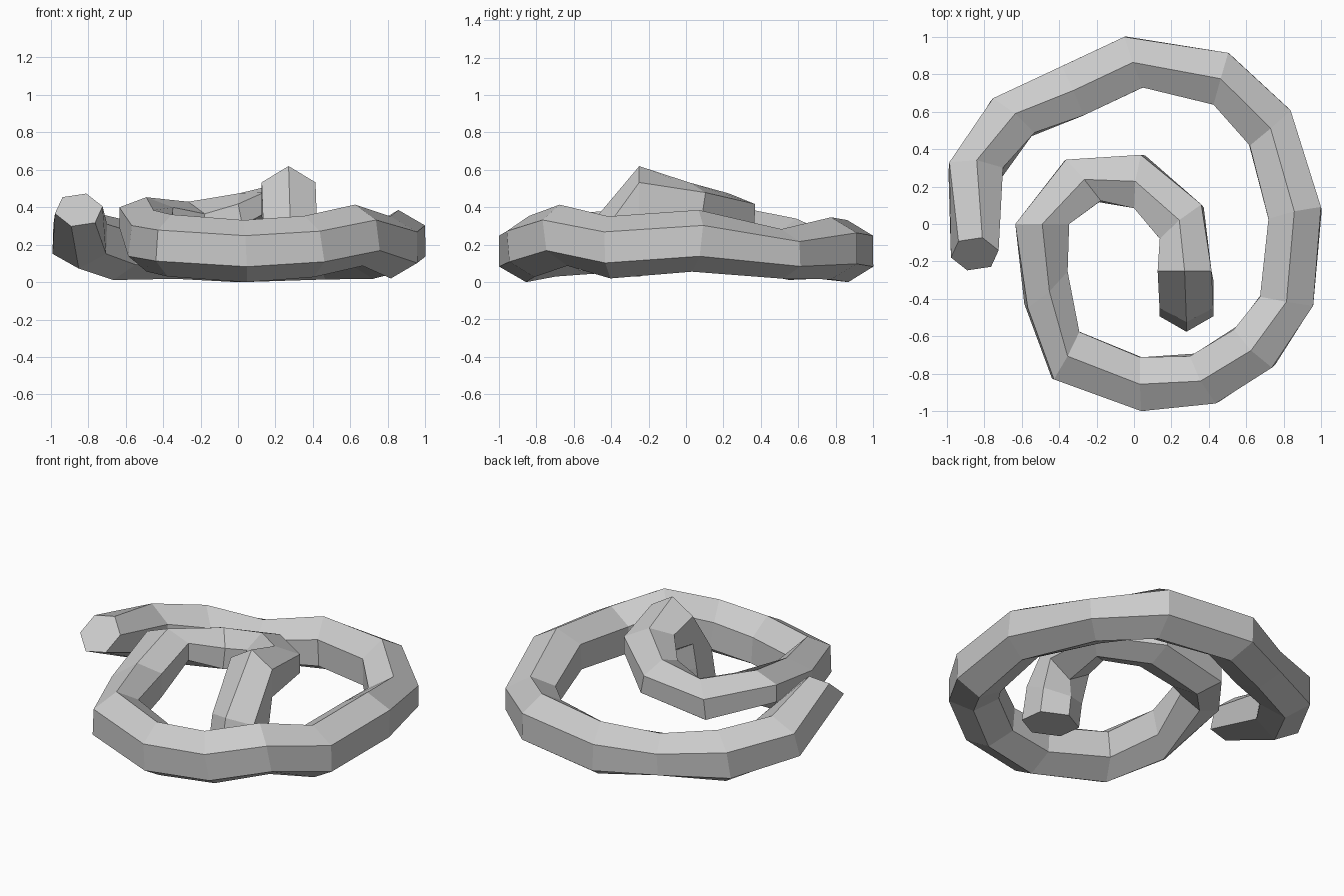
import bpy, bmesh, math
from mathutils import Vector

if "Cube" in bpy.data.objects:
    bpy.data.objects.remove(bpy.data.objects["Cube"])

# Centre line of the coil, from the raised outer end to the inner hook
path = [
    (-0.85, -0.16, 0.385), (-0.845, 0.29, 0.23), (-0.65, 0.57, 0.175),
    (-0.33, 0.71, 0.15), (0.00, 0.865, 0.165), (0.465, 0.775, 0.18),
    (0.725, 0.515, 0.15), (0.86, 0.05, 0.22), (0.815, -0.41, 0.185),
    (0.645, -0.655, 0.25), (0.38, -0.825, 0.19), (0.04, -0.855, 0.165),
    (-0.365, -0.70, 0.195), (-0.47, -0.34, 0.22), (-0.49, 0.00, 0.345),
    (-0.275, 0.23, 0.30), (0.03, 0.225, 0.36), (0.255, 0.005, 0.425),
    (0.27, -0.25, 0.445), (0.28, -0.375, 0.22), (0.28, -0.41, 0.045),
]
pts = [Vector(p) for p in path]
LAST = len(pts) - 1
SIDES = 6
RADIUS = 0.166
FOLLOW = 0.85   # how far each ring follows the segment before it

# Rings whose direction, size, height or roll differ from the plain sweep
direction = {0: (0, 1, -1), 9: (-0.2, -0.2, -0.05), 13: (-0.2, 0.22, 0.05),
             14: (0, 1, 0), 18: (0, -1, 0), 19: (0, -0.45, -0.9),
             LAST: (0, -0.1, -1)}
radius = {0: 0.13}
squash = {3: 0.8, 6: 0.8, 14: 0.65, 15: 0.78, 16: 0.7, 17: 0.65, 18: 1.05}
roll = {0: math.radians(-18)}


def tangent(i):
    if i in direction:
        return Vector(direction[i]).normalized()
    a = (pts[i] - pts[i - 1]).normalized()
    b = (pts[i + 1] - pts[i]).normalized()
    return (a * FOLLOW + b * (1 - FOLLOW)).normalized()


# Sweep a hexagon along the centre line
bm = bmesh.new()
rings = []
for i, p in enumerate(pts):
    t = tangent(i)
    up = Vector((0, 0, 1))
    up = (up - up.dot(t) * t).normalized()
    side = t.cross(up)
    up *= squash.get(i, 1)
    r = radius.get(i, RADIUS)
    ring = []
    for k in range(SIDES):
        a = 2 * math.pi * k / SIDES - roll.get(i, 0)
        ring.append(bm.verts.new(p + r * (math.cos(a) * up + math.sin(a) * side)))
    rings.append(ring)

for r0, r1 in zip(rings, rings[1:]):
    for k in range(SIDES):
        n = (k + 1) % SIDES
        bm.faces.new((r0[k], r0[n], r1[n], r1[k]))

# End caps
bm.faces.new(rings[0])
bm.faces.new(rings[-1])
bmesh.ops.recalc_face_normals(bm, faces=bm.faces)

mesh = bpy.data.meshes.new("coiled_tube")
bm.to_mesh(mesh)
bm.free()
coil = bpy.data.objects.new("coiled_tube", mesh)
bpy.context.collection.objects.link(coil)
